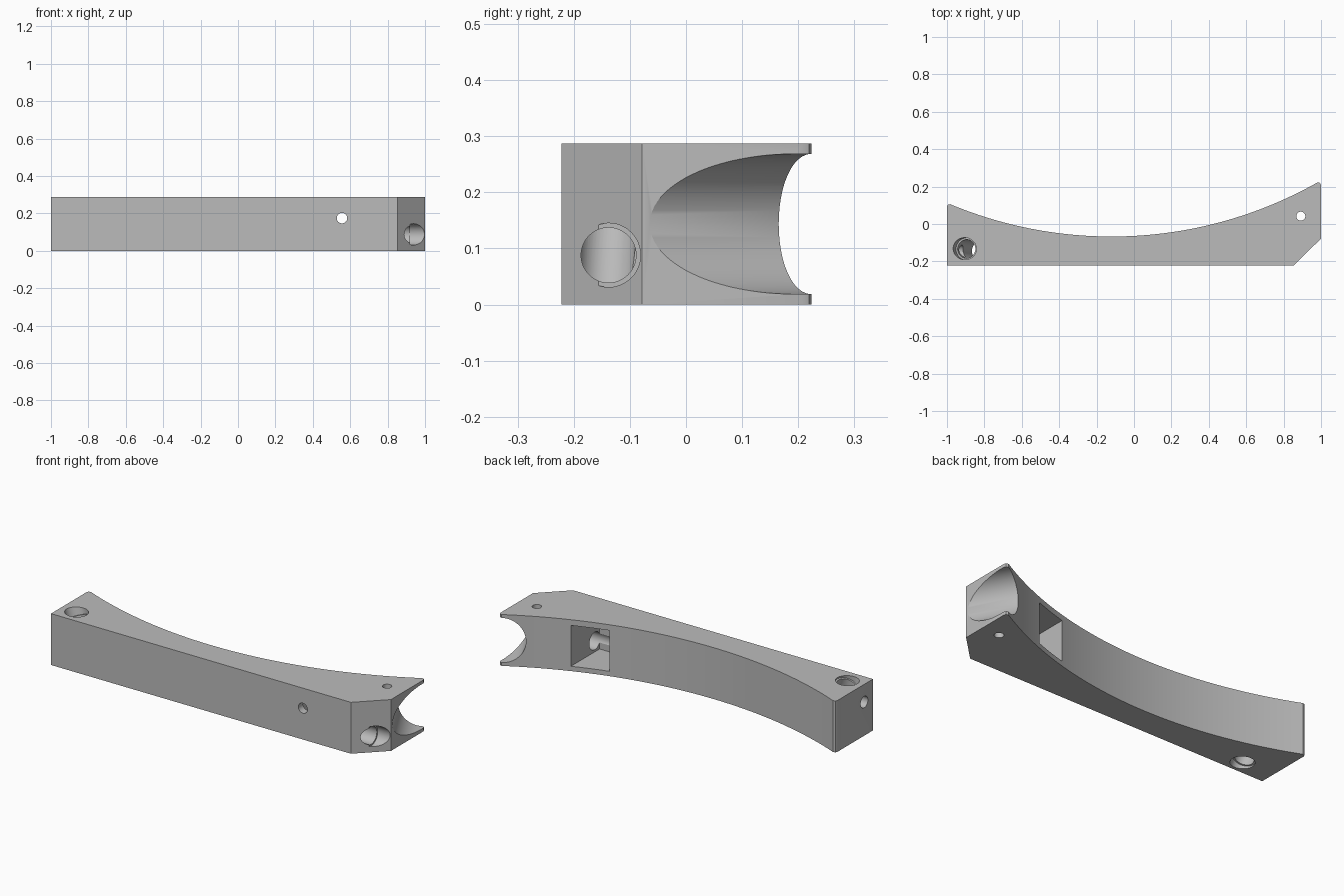
import bpy, bmesh, math
from mathutils import Vector

cube = bpy.data.objects.get("Cube")
if cube:
    bpy.data.objects.remove(cube, do_unlink=True)

HEIGHT = 0.287

grey = bpy.data.materials.new("plain_grey")
grey.use_nodes = True
colour = (0.5, 0.5, 0.5, 1)
grey.diffuse_color = colour
grey.node_tree.nodes["Principled BSDF"].inputs["Base Color"].default_value = colour


def make_object(name, bm):
    bmesh.ops.recalc_face_normals(bm, faces=bm.faces)
    mesh = bpy.data.meshes.new(name)
    bm.to_mesh(mesh)
    bm.free()
    mesh.materials.append(grey)
    obj = bpy.data.objects.new(name, mesh)
    bpy.context.collection.objects.link(obj)
    return obj


def extrude_profile(name, points, low, high):
    bm = bmesh.new()
    face = bm.faces.new([bm.verts.new((x, y, low)) for x, y in points])
    top = bmesh.ops.extrude_face_region(bm, geom=[face])["geom"]
    moved = [v for v in top if isinstance(v, bmesh.types.BMVert)]
    bmesh.ops.translate(bm, verts=moved, vec=(0, 0, high - low))
    return make_object(name, bm)


def rod(name, start, end, radius, sides=48):
    start, end = Vector(start), Vector(end)
    axis = end - start
    bm = bmesh.new()
    bmesh.ops.create_cone(bm, cap_ends=True, segments=sides, radius1=radius,
                          radius2=radius, depth=axis.length)
    bmesh.ops.rotate(bm, verts=bm.verts, cent=(0, 0, 0),
                     matrix=axis.to_track_quat("Z", "Y").to_matrix())
    bmesh.ops.translate(bm, verts=bm.verts, vec=(start + end) / 2)
    return make_object(name, bm)


# Body: straight front, chamfered corner, long concave arc at the back
radius, centre_x, lowest = 2.24, -0.12, -0.067
outline = [(-1, -0.222), (0.853, -0.222), (1, -0.078), (1, 0.208), (0.995, 0.219)]
steps = 64
for i in range(steps + 1):
    x = 0.983 - 1.966 * i / steps
    y = lowest + radius - math.sqrt(radius ** 2 - (x - centre_x) ** 2)
    outline.append((x, y))
outline += [(-0.995, 0.103), (-1, 0.092)]
body = extrude_profile("curved_bar", outline, 0, HEIGHT)

# Tilted channel through the left-hand end
channel_top = Vector((-0.905, -0.132, HEIGHT))
channel_bottom = Vector((-0.81, -0.145, 0))
tilt = (channel_bottom - channel_top).normalized()

# Round groove across the far end
groove_mid = Vector((1, 0.194, HEIGHT / 2))
groove_run = Vector((-0.483, 0.875, 0))

bore_y, bore_z = -0.138, 0.088
cutters = [
    rod("groove_cutter", groove_mid - groove_run, groove_mid + groove_run, 0.125, 96),
    extrude_profile("pocket_cutter",
                    [(0.465, -0.18), (0.66, -0.18), (0.66, 0.3), (0.465, 0.3)],
                    0.027, 0.255),
    rod("long_bore_cutter", (1.1, bore_y, bore_z), (-0.85, bore_y, bore_z), 0.049),
    rod("bore_mouth_cutter", (1.1, bore_y, bore_z), (0.92, bore_y, bore_z), 0.057),
    rod("channel_cutter", channel_top - tilt * 0.1, channel_bottom + tilt * 0.1, 0.05),
    rod("channel_top_mouth", channel_top - tilt * 0.1, channel_top + tilt * 0.03, 0.059),
    rod("channel_bottom_mouth", channel_bottom + tilt * 0.1, channel_bottom - tilt * 0.03, 0.059),
    rod("end_hole_cutter", (-1.1, -0.145, 0.188), (-0.88, -0.145, 0.188), 0.032, 32),
    rod("front_hole_cutter", (0.556, -0.3, 0.175), (0.556, -0.1, 0.175), 0.028, 32),
    rod("pin_hole_cutter", (0.892, 0.042, -0.1), (0.892, 0.042, 0.4), 0.024, 32),
]

# Cut every hole, then discard the cutters
bpy.context.view_layer.objects.active = body
for cutter in cutters:
    cutter.hide_render = True
    cut = body.modifiers.new(cutter.name, "BOOLEAN")
    cut.operation = "DIFFERENCE"
    cut.solver = "EXACT"
    cut.object = cutter
    bpy.ops.object.modifier_apply(modifier=cut.name)
    bpy.data.objects.remove(cutter, do_unlink=True)

bpy.ops.object.select_all(action="DESELECT")
body.select_set(True)
bpy.ops.object.shade_smooth_by_angle(angle=math.radians(30))
